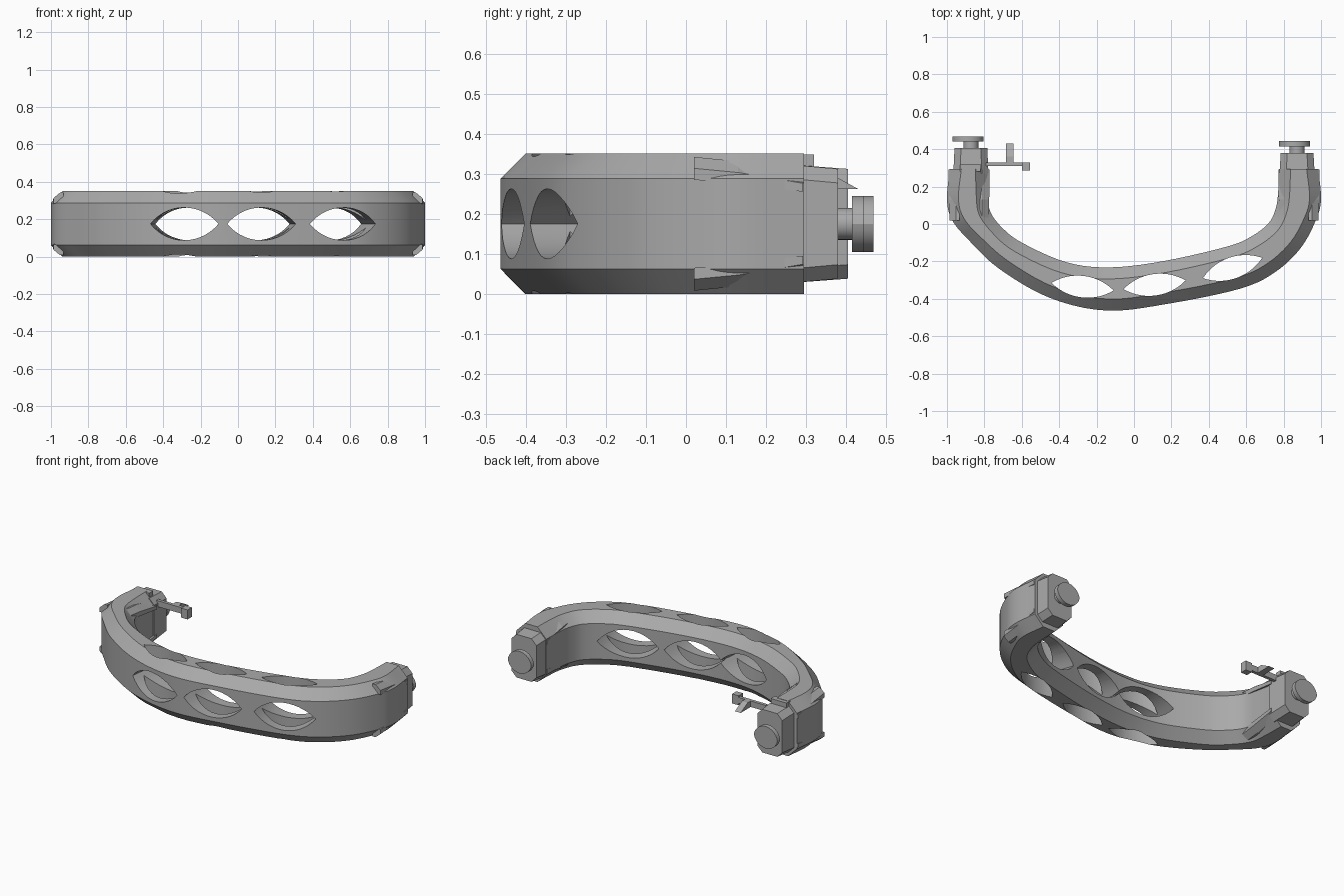
import bpy, bmesh, math
from mathutils import Vector, Matrix

if "Cube" in bpy.data.objects:
    bpy.data.objects.remove(bpy.data.objects["Cube"])

grey = bpy.data.materials.new("grey")
grey.diffuse_color = (0.40, 0.40, 0.40, 1)
grey.use_nodes = True
grey.node_tree.nodes["Principled BSDF"].inputs["Base Color"].default_value = grey.diffuse_color


def loft(name, rings):
    """Closed solid through rings of equal point count."""
    bm = bmesh.new()
    vs = [[bm.verts.new(p) for p in r] for r in rings]
    n = len(rings[0])
    for a, b in zip(vs, vs[1:]):
        for i in range(n):
            j = (i + 1) % n
            bm.faces.new((a[i], a[j], b[j], b[i]))
    bm.faces.new(vs[0][::-1])
    bm.faces.new(vs[-1])
    bmesh.ops.recalc_face_normals(bm, faces=bm.faces[:])
    me = bpy.data.meshes.new(name)
    bm.to_mesh(me)
    bm.free()
    me.materials.append(grey)
    ob = bpy.data.objects.new(name, me)
    bpy.context.collection.objects.link(ob)
    return ob


def box(name, x0, x1, y0, y1, z0, z1):
    return loft(name, [[(x0, y, z0), (x1, y, z0), (x1, y, z1), (x0, y, z1)] for y in (y0, y1)])


def lens(length, height, n=14):
    """Pointed oval made of two circular arcs."""
    s, c = height / 2, length / 2
    r = (c * c + s * s) / (2 * s)
    a = math.asin(c / r)
    top = [(r * math.sin(-a + 2 * a * i / n), r * math.cos(-a + 2 * a * i / n) - r + s) for i in range(n)]
    return top + [(-u, -v) for u, v in top]


def smooth(ob):
    bpy.ops.object.select_all(action='DESELECT')
    ob.select_set(True)
    bpy.context.view_layer.objects.active = ob
    bpy.ops.object.shade_smooth_by_angle(angle=math.radians(30))


# Curved grip: outer and inner edge pairs (outer x, y, inner x, y)
pairs = [Vector(p) for p in (
    (-.985, .295, -.785, .295), (-1, .13, -.782, .16), (-.972, .02, -.768, .065), (-.88, -.09, -.70, -.025),
    (-.72, -.24, -.59, -.105), (-.45, -.395, -.36, -.205), (-.145, -.463, -.13, -.232), (.19, -.425, .16, -.198),
    (.57, -.345, .50, -.12), (.755, -.257, .63, -.065), (.89, -.13, .72, .005), (.97, .015, .757, .08),
    (1, .13, .77, .16), (.985, .295, .775, .295))]
path = []
ext = [2 * pairs[0] - pairs[1]] + pairs + [2 * pairs[-1] - pairs[-2]]
for i in range(1, len(ext) - 2):
    a, b, c, d = ext[i - 1:i + 3]
    for k in range(5):
        t = k / 5
        path.append(.5 * (2 * b + (c - a) * t + (2 * a - 5 * b + 4 * c - d) * t ** 2 + (3 * b - a - 3 * c + d) * t ** 3))
path.append(pairs[-1])

H, C = .35, .062
rings = []
for p in path:
    o, q = Vector((p[0], p[1], 0)), Vector((p[2], p[3], 0))
    u = (q - o).normalized() * C
    rings.append([(v.x, v.y, z) for v, z in (
        (o, C), (o + u, 0), (q - u, 0), (q, C), (q, H - C), (q - u, H), (o + u, H), (o, H - C))])
grip = loft("grip", rings)

# Lens shaped openings cut across and down through the grip
cutters = []
for x, y, ang in ((-.275, -.335, -7), (.11, -.325, 8), (.527, -.235, 19)):
    rot = Matrix.Translation((x, y, H / 2)) @ Matrix.Rotation(math.radians(ang), 4, 'Z')
    across, down = lens(.37, .175), lens(.335, .115)
    cutters.append(loft("cutter", [[rot @ Vector((u, d, v)) for u, v in across] for d in (-.3, .3)]))
    cutters.append(loft("cutter", [[rot @ Vector((u, v, d)) for u, v in down] for d in (-.3, .3)]))
for cut in cutters:
    bpy.context.view_layer.objects.active = grip
    m = grip.modifiers.new("opening", 'BOOLEAN')
    m.operation, m.solver, m.object = 'DIFFERENCE', 'EXACT', cut
    bpy.ops.object.modifier_apply(modifier=m.name)
    bpy.data.objects.remove(cut)
smooth(grip)


def cap_ring(cx, w, z0, z1, y, c=.035):
    x0, x1 = cx - w / 2, cx + w / 2
    return [(x0 + c, y, z0), (x1 - c, y, z0), (x1, y, z0 + c), (x1, y, z1 - c),
            (x1 - c, y, z1), (x0 + c, y, z1), (x0, y, z1 - c), (x0, y, z0 + c)]


# Mounts at both ends: cap, stem, knob and chamfer ribs
for side, cx, end in (("left", -.872, .405), ("right", .872, .38)):
    loft(side + "_cap", [cap_ring(cx, .188, .028, .322, .27), cap_ring(cx, .175, .038, .312, end)])
    stem = [(.04 * math.cos(i * math.pi / 12), .04 * math.sin(i * math.pi / 12)) for i in range(24)]
    smooth(loft(side + "_stem", [[(cx + u, y, .175 + v) for u, v in stem] for y in (end - .02, end + .04)]))
    kx = cx - .013 if side == "right" else cx - .015
    smooth(loft(side + "_knob", [[(kx + u, y, .175 + v) for u, v in lens(.165, .14)]
                                 for y in (end + .035, end + .063)]))
    # Ribs lying on the chamfers, sinking towards the cap
    mid = .882 * (1 if cx > 0 else -1)
    for sx in (-1, 1):
        for sz in (-1, 1):
            rib = []
            for y, near, far, lo, hi in ((.02, .05, .104, .11, .167), (.13, .05, .108, .10, .156),
                                         (.292, .05, .109, .08, .122)):
                rib.append([(mid + sx * a, y, .175 + sz * b)
                            for a, b in ((near, lo), (far, lo), (far, (lo + hi) / 2), (near + .02, hi), (near, hi))])
            loft(side + "_rib", rib)

# Small tab above the left cap
box("top_tab", -.93, -.82, .28, .32, .30, .348)

# Catch arm beside the left cap, with block end and wedge prong
box("catch_arm", -.79, -.58, .31, .33, .262, .30)
box("catch_block", -.60, -.555, .287, .33, .25, .31)
loft("catch_prong", [[(x, .325, .262), (x, .43, .262), (x, .36, .30), (x, .325, .30)] for x in (-.685, -.645)])
